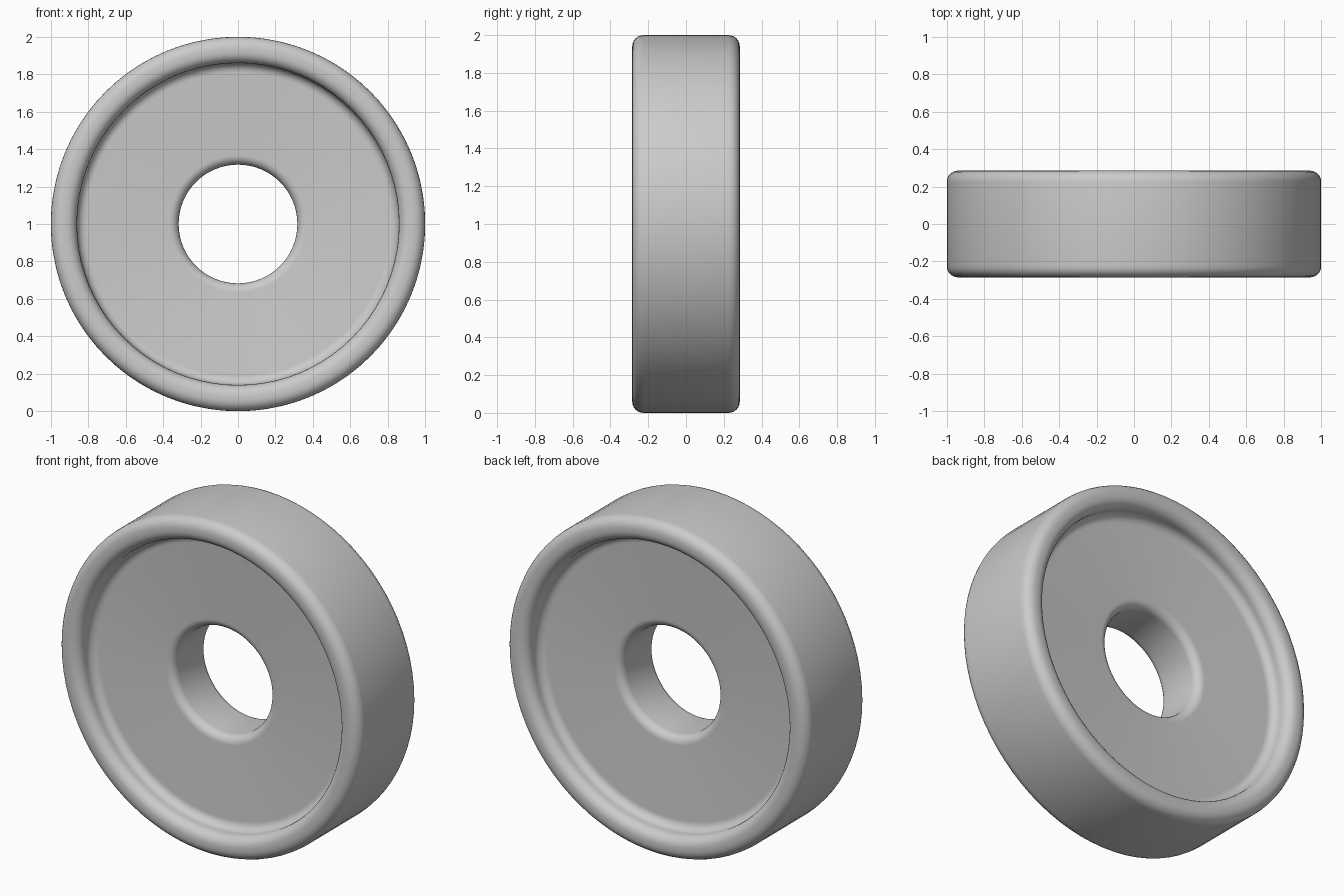
import bpy
import bmesh
import math
from mathutils import Vector, Matrix

cube = bpy.data.objects.get("Cube")
if cube:
    bpy.data.objects.remove(cube, do_unlink=True)

SEGMENTS = 80
OUTER, RIM_INNER, BORE = 1.0, 0.86, 0.317
RIM_Y, WEB_Y = 0.285, 0.16
ROUND = 0.06
FILLET = 0.05


def arc(radius, depth, size, start, end, steps=6):
    """Quarter-round profile points as (radius, depth)."""
    points = []
    for i in range(steps + 1):
        a = math.radians(start + (end - start) * i / steps)
        points.append((radius + size * math.cos(a), depth + size * math.sin(a)))
    return points


# Half profile, from the outer tread to the bore
half = (
    arc(OUTER - ROUND, RIM_Y - ROUND, ROUND, 0, 90)
    + arc(RIM_INNER + ROUND, RIM_Y - ROUND, ROUND, 90, 180)
    + arc(RIM_INNER - FILLET, WEB_Y + FILLET, FILLET, 0, -90)
    + arc(BORE + FILLET, WEB_Y - FILLET, FILLET, 90, 180)
)
# Mirror to the other side for a closed section
profile = half + [(r, -d) for r, d in reversed(half)]

# Wheel ring: revolve the section around the y axis
bm = bmesh.new()
rings = []
for s in range(SEGMENTS):
    turn = Matrix.Rotation(math.tau * s / SEGMENTS, 3, 'Y')
    rings.append([bm.verts.new(turn @ Vector((r, d, 0)) + Vector((0, 0, OUTER)))
                  for r, d in profile])
for s, ring in enumerate(rings):
    following = rings[(s + 1) % SEGMENTS]
    for i in range(len(profile)):
        j = (i + 1) % len(profile)
        bm.faces.new((ring[i], ring[j], following[j], following[i]))
bmesh.ops.remove_doubles(bm, verts=bm.verts, dist=0.0001)
bmesh.ops.recalc_face_normals(bm, faces=bm.faces)

mesh = bpy.data.meshes.new("wheel_ring")
bm.to_mesh(mesh)
bm.free()
wheel = bpy.data.objects.new("wheel_ring", mesh)
bpy.context.collection.objects.link(wheel)

# Plain grey material
grey = bpy.data.materials.new("plain_grey")
grey.use_nodes = True
colour = (0.6, 0.6, 0.6, 1.0)
grey.diffuse_color = colour
grey.node_tree.nodes["Principled BSDF"].inputs["Base Color"].default_value = colour
mesh.materials.append(grey)

# Smooth shading
bpy.ops.object.select_all(action='DESELECT')
wheel.select_set(True)
bpy.context.view_layer.objects.active = wheel
bpy.ops.object.shade_smooth_by_angle(angle=math.radians(40))
